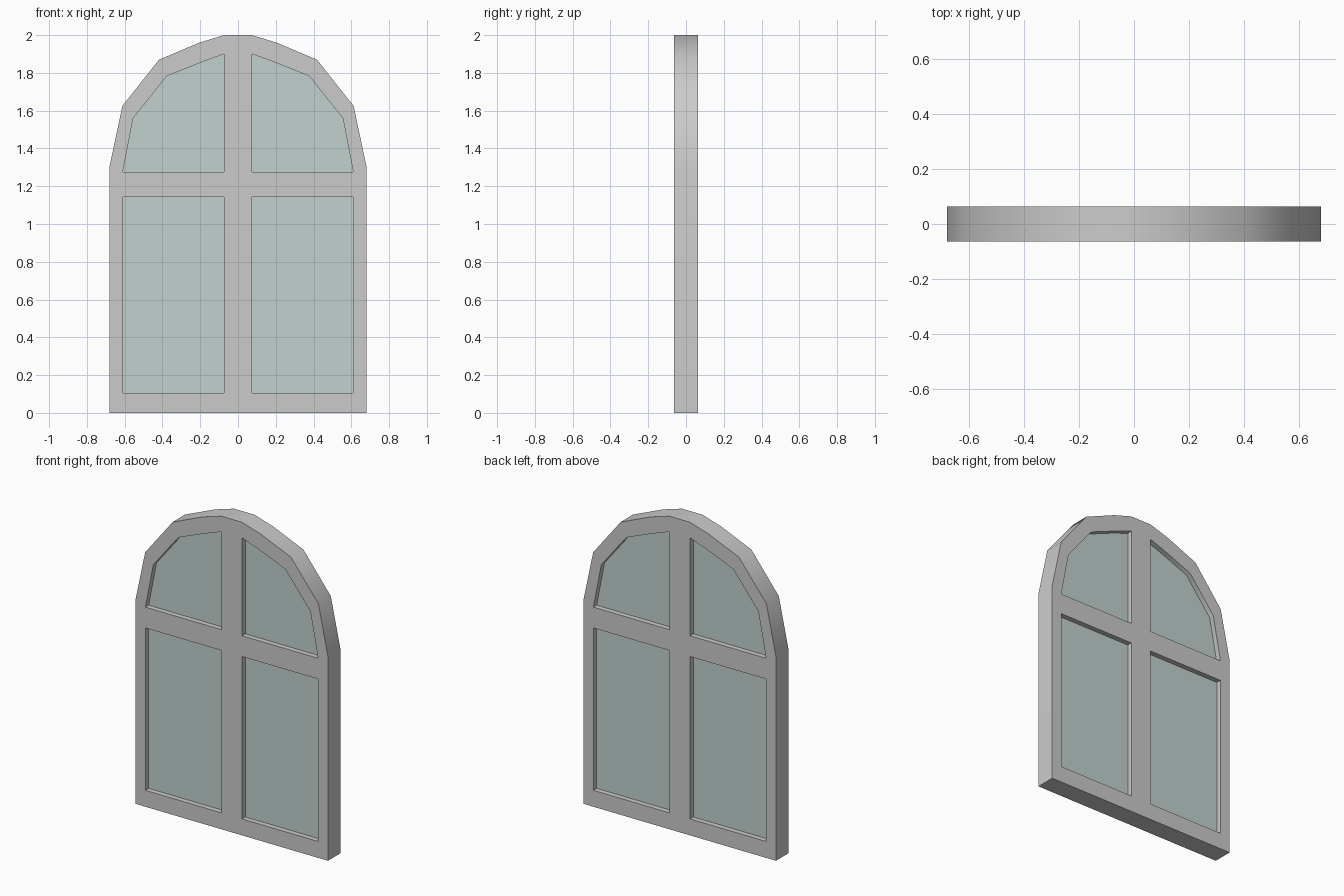
import bpy, bmesh, math

if "Cube" in bpy.data.objects:
    bpy.data.objects.remove(bpy.data.objects["Cube"])

HALF_DEPTH = 0.063
GLASS_HALF = 0.03


def mirrored(points):
    return [(-x, z) for x, z in reversed(points)]


def slab(name, loops, half, material=None):
    """Fill closed outlines (outer loop first, then holes) in XZ and give them thickness."""
    bm = bmesh.new()
    edges = []
    for loop in loops:
        vs = [bm.verts.new((x, -half, z)) for x, z in loop]
        edges += [bm.edges.new((vs[i], vs[i - 1])) for i in range(len(vs))]
    bmesh.ops.triangle_fill(bm, edges=edges, use_beauty=True, use_dissolve=False, normal=(0, -1, 0))
    ext = bmesh.ops.extrude_face_region(bm, geom=bm.faces[:], use_keep_orig=True)
    moved = [g for g in ext["geom"] if isinstance(g, bmesh.types.BMVert)]
    bmesh.ops.translate(bm, verts=moved, vec=(0, 2 * half, 0))
    bmesh.ops.recalc_face_normals(bm, faces=bm.faces[:])
    mesh = bpy.data.meshes.new(name)
    bm.to_mesh(mesh)
    bm.free()
    obj = bpy.data.objects.new(name, mesh)
    bpy.context.collection.objects.link(obj)
    if material:
        mesh.materials.append(material)
    return obj


# Left half outlines of the arch and the panes
outer_half = [(-0.68, 0), (-0.68, 1.305), (-0.612, 1.625), (-0.418, 1.87), (-0.205, 1.96), (-0.073, 2.0)]
upper_pane = [(-0.61, 1.275), (-0.555, 1.56), (-0.378, 1.782), (-0.195, 1.856), (-0.073, 1.9), (-0.073, 1.275)]
lower_pane = [(-0.61, 0.105), (-0.61, 1.142), (-0.073, 1.142), (-0.073, 0.105)]

panes = {
    "upper_left_glass": upper_pane,
    "upper_right_glass": mirrored(upper_pane),
    "lower_left_glass": lower_pane,
    "lower_right_glass": mirrored(lower_pane),
}

# Arched frame with cross bars
frame = slab("window_frame", [outer_half + mirrored(outer_half)] + list(panes.values()), HALF_DEPTH)
bpy.context.view_layer.objects.active = frame
frame.select_set(True)
bpy.ops.object.shade_smooth_by_angle(angle=math.radians(32))

# Recessed glass panes
glass = bpy.data.materials.new("glass")
glass.diffuse_color = (0.54, 0.64, 0.62, 1)
glass.use_nodes = True
glass.node_tree.nodes["Principled BSDF"].inputs["Base Color"].default_value = glass.diffuse_color
for name, outline in panes.items():
    slab(name, [outline], GLASS_HALF, glass)
